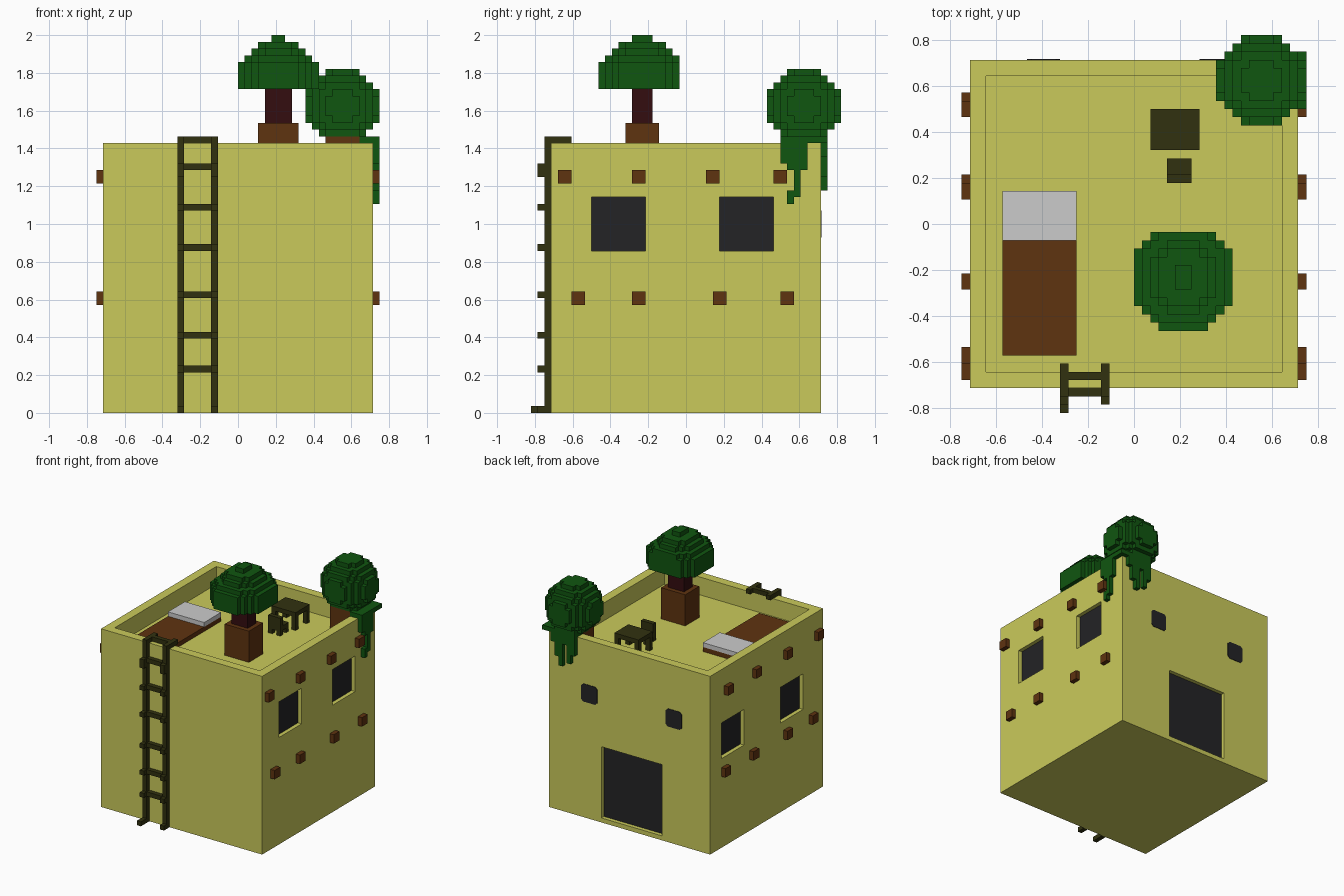
import bpy, bmesh
from mathutils import Vector

if "Cube" in bpy.data.objects:
    bpy.data.objects.remove(bpy.data.objects["Cube"])

U = 1 / 28  # the model sits on a small block grid; all numbers below are blocks


def material(name, rgb):
    m = bpy.data.materials.new(name)
    m.diffuse_color = (*rgb, 1)
    m.use_nodes = True
    m.node_tree.nodes["Principled BSDF"].inputs["Base Color"].default_value = m.diffuse_color
    return m


SAND = material("sand wall", (0.59, 0.59, 0.104))
BROWN = material("brown wood", (0.114, 0.033, 0.005))
OLIVE = material("dark olive wood", (0.031, 0.031, 0.005))
GREEN = material("leaf green", (0.005, 0.092, 0.005))
TRUNK = material("dark red bark", (0.033, 0.004, 0.005))
WHITE = material("pillow grey", (0.60, 0.60, 0.60))
GLASS = material("dark opening", (0.017, 0.017, 0.019))


def finish(name, bm, mat):
    bmesh.ops.recalc_face_normals(bm, faces=bm.faces)
    me = bpy.data.meshes.new(name)
    bm.to_mesh(me)
    bm.free()
    if mat:
        me.materials.append(mat)
    ob = bpy.data.objects.new(name, me)
    bpy.context.collection.objects.link(ob)
    return ob


def boxes(name, mat, *items):
    """One object from boxes given as (x0, x1, y0, y1, z0, z1)."""
    bm = bmesh.new()
    for x0, x1, y0, y1, z0, z1 in items:
        vs = bmesh.ops.create_cube(bm, size=1)["verts"]
        for v in vs:
            v.co = Vector((x1 if v.co.x > 0 else x0,
                           y1 if v.co.y > 0 else y0,
                           z1 if v.co.z > 0 else z0)) * U
    return finish(name, bm, mat)


def blocks(name, mat, cells):
    """Outer skin of a set of grid cells."""
    bm, verts = bmesh.new(), {}

    def vert(p):
        if p not in verts:
            verts[p] = bm.verts.new(Vector(p) * U)
        return verts[p]

    for c in cells:
        for a in range(3):
            for s in (0, 1):
                n = list(c)
                n[a] += 1 if s else -1
                if tuple(n) in cells:
                    continue
                quad = []
                for i, j in ((0, 0), (1, 0), (1, 1), (0, 1)):
                    p = list(c)
                    p[a] += s
                    p[(a + 1) % 3] += i
                    p[(a + 2) % 3] += j
                    quad.append(vert(tuple(p)))
                bm.faces.new(quad if s else quad[::-1])
    me = bpy.data.meshes.new(name)
    bm.to_mesh(me)
    bm.free()
    me.materials.append(mat)
    ob = bpy.data.objects.new(name, me)
    bpy.context.collection.objects.link(ob)
    return ob


# house body with sunken roof, window and door recesses
house = boxes("house", SAND, (-20, 20, -20, 20, 0, 40))
right_windows = [(-14, -6, 24, 32), (5, 13, 24, 32)]
left_windows = [(-13, -5, 20, 28), (8, 16, 20, 28)]
cuts = [(-18, 18, -18, 18, 36, 42), (-8, 7, 19, 21, 1, 17)]
cuts += [(19, 21, *w) for w in right_windows]
cuts += [(-21, -19, *w) for w in left_windows]
cutter = boxes("recess_cutter", SAND, *cuts)
cutter.hide_render = True
mod = house.modifiers.new("recesses", "BOOLEAN")
mod.operation, mod.solver, mod.object = "DIFFERENCE", "EXACT", cutter
bpy.context.view_layer.objects.active = house
bpy.ops.object.modifier_apply(modifier=mod.name)
bpy.data.objects.remove(cutter)

# dark panes and door, set back in their recesses
boxes("right_panes", GLASS, *[(19, 19.1, *w) for w in right_windows])
boxes("left_panes", GLASS, *[(-19.1, -19, *w) for w in left_windows])
boxes("door", GLASS, (-8, 7, 19, 19.1, 1, 17))

# small back windows with clipped corners
for label, cx in (("left", 10), ("right", -11)):
    bm = bmesh.new()
    outline = [(2, 1.5), (1.5, 2), (-1.5, 2), (-2, 1.5),
               (-2, -1.5), (-1.5, -2), (1.5, -2), (2, -1.5)]
    face = bm.faces.new([bm.verts.new(Vector((cx + x, 20, 28 + z)) * U) for x, z in outline])
    ext = bmesh.ops.extrude_face_region(bm, geom=[face])["geom"]
    for v in ext:
        if isinstance(v, bmesh.types.BMVert):
            v.co.y += 0.1 * U
    finish("back_window_" + label, bm, GLASS)

# beam ends in two rows on both side walls
ends = [(y, 34) for y in (-19, -8, 3, 13)] + [(y, 16) for y in (-17, -8, 4, 14)]
for label, x in (("right", 20), ("left", -21)):
    boxes("beam_ends_" + label, BROWN, *[(x, x + 1, y, y + 2, z, z + 2) for y, z in ends])

# ladder: rails hooked over the parapet, rungs and joint knobs
ladder = [(-8, -4, -21, -20, z, z + 1) for z in (6, 11, 17, 24, 30, 36)]
ladder.append((-8, -4, -19, -18, 40, 41))
for x, foot in ((-9, -23), (-4, -22)):
    ladder += [(x, x + 1, -21, -20, 0, 40), (x, x + 1, -21, -17, 40, 41),
               (x, x + 1, foot, -21, 0, 1), (x, x + 1, -22, -21, 35, 37)]
    ladder += [(x, x + 1, -22, -21, z, z + 1) for z in (6, 11, 17, 24, 30)]
boxes("ladder", OLIVE, *ladder)

# bed
boxes("bed_blanket", BROWN, (-16, -7, -16, 4, 36, 37))
boxes("pillow", WHITE, (-16, -7, -2, 4, 37, 38))

# table and chair
boxes("table", OLIVE, (2, 8, 9, 14, 39, 40),
      *[(x, x + 1, y, y + 1, 36, 39) for x in (2, 7) for y in (9, 13)])
boxes("chair", OLIVE, (4, 7, 5, 8, 37, 38), (4, 7, 5, 6, 38, 40),
      *[(x, x + 1, y, y + 1, 36, 37) for x in (4, 6) for y in (5, 7)])

# potted tree with stepped canopy
boxes("tree_planter", BROWN, (3, 9, -9, -4, 36, 43))
boxes("tree_trunk", TRUNK, (4, 8, -8, -5, 43, 48))
radii = [6.2] * 4 + [5.3, 4.3, 3.2, 1.2]
blocks("tree_canopy", GREEN, {
    (x, y, 48 + k) for k, r in enumerate(radii)
    for x in range(0, 12) for y in range(-13, -1)
    if (x - 5.5) ** 2 + (y + 7.5 - 0.5 + 0.5) ** 2 <= r * r + 1e-6 or
       (x - 5.5) ** 2 + (y + 6.5) ** 2 <= r * r})

# round bush in the corner, spilling over the parapet as vines
boxes("bush_planter", BROWN, (13, 18, 14, 18, 36, 41))
bush = {(x, y, z) for x in range(10, 21) for y in range(12, 23) for z in range(40, 51)
        if (x - 15) ** 2 + (y - 17) ** 2 + (z - 45) ** 2 <= 5.6 ** 2}
bush |= {(x, y, 40) for x in range(13, 21) for y in range(14, 21) if x >= 18 or y >= 18}
for y, low in zip(range(14, 18), (37, 36, 32, 36)):
    bush |= {(20, y, z) for z in range(low, 41)}
bush |= {(20, 15, z) for z in (31, 32)}
for x, low in zip(range(13, 19), (36, 34, 38, 33, 35, 38)):
    bush |= {(x, 20, z) for z in range(low, 41)}
blocks("bush", GREEN, bush)
